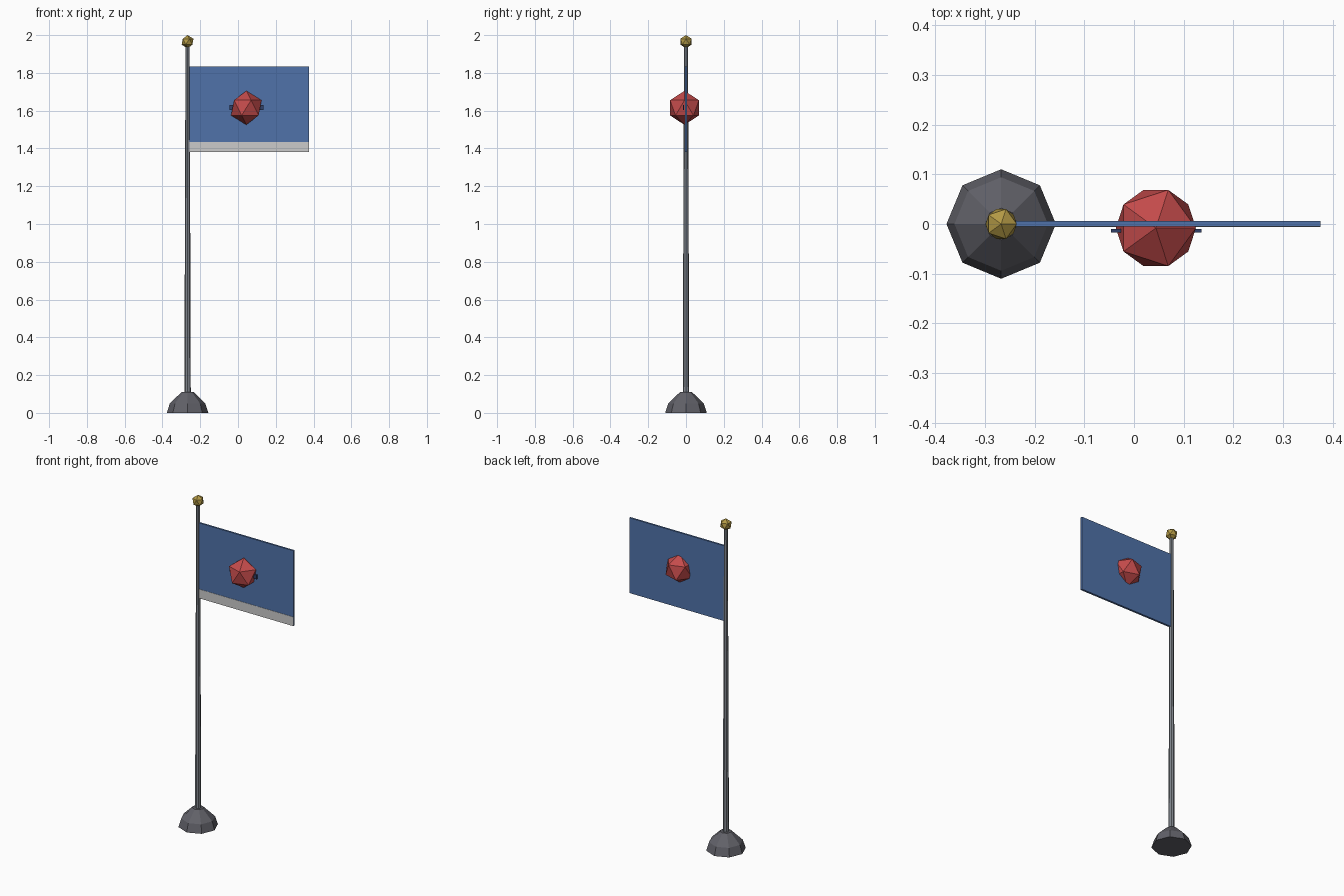
import bpy, bmesh, math

if "Cube" in bpy.data.objects:
    bpy.data.objects.remove(bpy.data.objects["Cube"])

PX = -0.267  # pole axis


def material(name, rgb):
    m = bpy.data.materials.new(name)
    m.diffuse_color = (*rgb, 1)
    m.use_nodes = True
    m.node_tree.nodes["Principled BSDF"].inputs["Base Color"].default_value = m.diffuse_color
    return m


iron = material("iron", (0.12, 0.12, 0.14))
steel = material("steel", (0.22, 0.24, 0.27))
gold = material("gold", (0.45, 0.32, 0.06))
blue = material("blue", (0.08, 0.17, 0.40))
white = material("white", (0.70, 0.68, 0.68))
red = material("red", (0.55, 0.07, 0.07))
navy = material("navy", (0.03, 0.05, 0.14))


def finish(name, bm, mat):
    bmesh.ops.recalc_face_normals(bm, faces=bm.faces)
    me = bpy.data.meshes.new(name)
    bm.to_mesh(me)
    bm.free()
    me.materials.append(mat)
    ob = bpy.data.objects.new(name, me)
    bpy.context.collection.objects.link(ob)
    return ob


def lathe(name, profile, sides, mat):
    """Closed faceted solid from (radius, z) rings around the pole axis."""
    bm = bmesh.new()
    rings = []
    for r, z in profile:
        angles = [2 * math.pi * i / sides for i in range(sides)]
        rings.append([bm.verts.new((PX + r * math.cos(a), r * math.sin(a), z)) for a in angles])
    for a, b in zip(rings, rings[1:]):
        for i in range(sides):
            j = (i + 1) % sides
            bm.faces.new((a[i], a[j], b[j], b[i]))
    bm.faces.new(rings[0])
    bm.faces.new(rings[-1])
    return finish(name, bm, mat)


def box(name, x, y, z, mat):
    """Box from (min, max) ranges."""
    bm = bmesh.new()
    bmesh.ops.create_cube(bm, size=1)
    for v in bm.verts:
        v.co = [(r[0] + r[1]) / 2 + c * (r[1] - r[0]) for c, r in zip(v.co, (x, y, z))]
    return finish(name, bm, mat)


def ball(name, centre, radius, mat):
    """Twenty-sided faceted ball."""
    bm = bmesh.new()
    bmesh.ops.create_icosphere(bm, subdivisions=1, radius=radius)
    bmesh.ops.translate(bm, verts=bm.verts, vec=centre)
    return finish(name, bm, mat)


# Ground foot, tapered pole and gold finial
lathe("base", [(0.11, 0), (0.094, 0.05), (0.032, 0.11)], 8, iron)
lathe("pole", [(0.017, 0.09), (0.011, 1.94)], 8, steel)
ball("finial", (PX, 0, 1.965), 0.035, gold)

# Flag cloth with a pale stripe on the front
box("flag", (-0.262, 0.375), (-0.005, 0.006), (1.38, 1.835), blue)
box("flag_stripe", (-0.262, 0.375), (-0.0065, -0.004), (1.38, 1.435), white)

# Faceted emblem with a thin bar through it
ball("emblem", (0.044, -0.008, 1.615), 0.09, red)
box("emblem_bar", (-0.046, 0.136), (-0.017, -0.010), (1.603, 1.629), navy)
